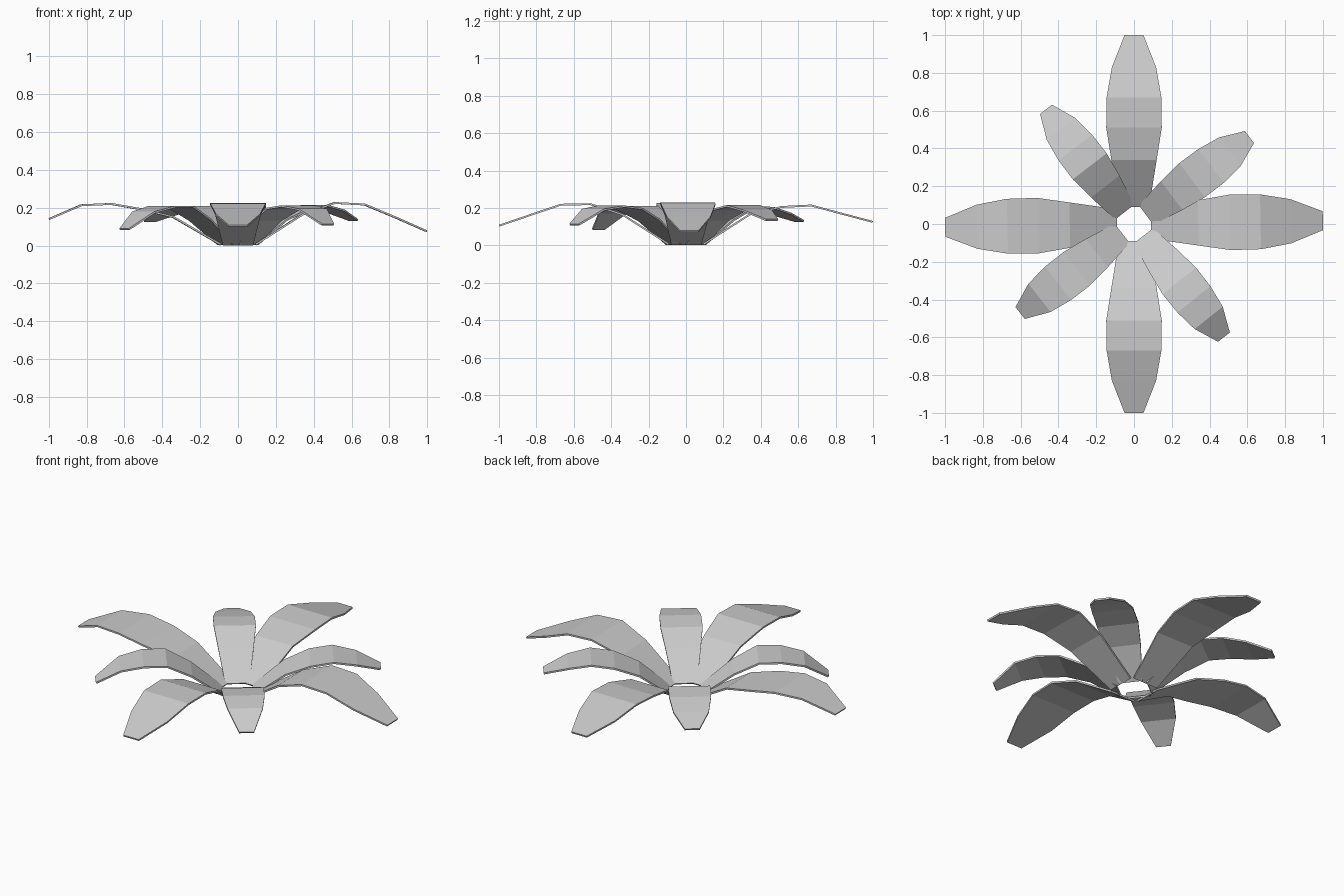
import bpy, bmesh, math
from mathutils import Matrix, Vector

cube = bpy.data.objects.get("Cube")
if cube:
    bpy.data.objects.remove(cube, do_unlink=True)

grey = bpy.data.materials.new("pale_grey")
grey.use_nodes = True
grey.diffuse_color = (0.6, 0.6, 0.6, 1)
grey.node_tree.nodes["Principled BSDF"].inputs["Base Color"].default_value = (0.6, 0.6, 0.6, 1)

THICK = 0.01


def leaf(name, angle, radii, widths, heights):
    """Thin bent blade: cross-sections along +x, offset along the normal, then turned about z."""
    bm = bmesh.new()
    n = len(radii)
    spine = [Vector((r, 0, z)) for r, z in zip(radii, heights)]
    rings = []
    for i, (p, w) in enumerate(zip(spine, widths)):
        along = (spine[min(i + 1, n - 1)] - spine[max(i - 1, 0)]).normalized()
        down = Vector((along.z, 0, -along.x)) * THICK
        side = Vector((0, w, 0))
        rings.append([bm.verts.new(v) for v in (p + side, p - side, p - side + down, p + side + down)])
    for a, b in zip(rings, rings[1:]):
        for k in range(4):
            j = (k + 1) % 4
            bm.faces.new((a[k], a[j], b[j], b[k]))
    bm.faces.new(rings[0])
    bm.faces.new(rings[-1])
    bmesh.ops.recalc_face_normals(bm, faces=bm.faces)
    bm.transform(Matrix.Rotation(math.radians(angle), 4, "Z"))
    mesh = bpy.data.meshes.new(name)
    bm.to_mesh(mesh)
    bm.free()
    mesh.materials.append(grey)
    bpy.context.collection.objects.link(bpy.data.objects.new(name, mesh))


# Long leaves on the main axes
long_r = (0.09, 0.34, 0.51, 0.67, 0.83, 1.0)
long_w = (0.08, 0.12, 0.147, 0.145, 0.117, 0.05)
leaf("long_leaf_left", 1, long_r, long_w, (0.01, 0.17, 0.23, 0.222, 0.155, 0.08))
leaf("long_leaf_back", 90, long_r, long_w, (0.01, 0.17, 0.21, 0.218, 0.175, 0.13))
leaf("long_leaf_right", 181, long_r, long_w, (0.01, 0.155, 0.197, 0.225, 0.218, 0.145))
leaf("long_leaf_front", 270, long_r, long_w, (0.01, 0.17, 0.225, 0.222, 0.168, 0.11))

# Short leaves between them
short_r = (0.08, 0.25, 0.385, 0.51, 0.635, 0.765)
short_w = (0.065, 0.095, 0.113, 0.112, 0.095, 0.04)
leaf("short_leaf_back_left", 37, short_r, short_w, (0.01, 0.14, 0.195, 0.215, 0.19, 0.14))
leaf("short_leaf_back_right", 127.5, short_r, short_w, (0.01, 0.14, 0.21, 0.205, 0.175, 0.135))
leaf("short_leaf_front_right", 218, short_r, short_w, (0.01, 0.14, 0.21, 0.21, 0.18, 0.09))
leaf("short_leaf_front_left", 308.5, short_r, short_w, (0.01, 0.14, 0.2, 0.213, 0.195, 0.115))
